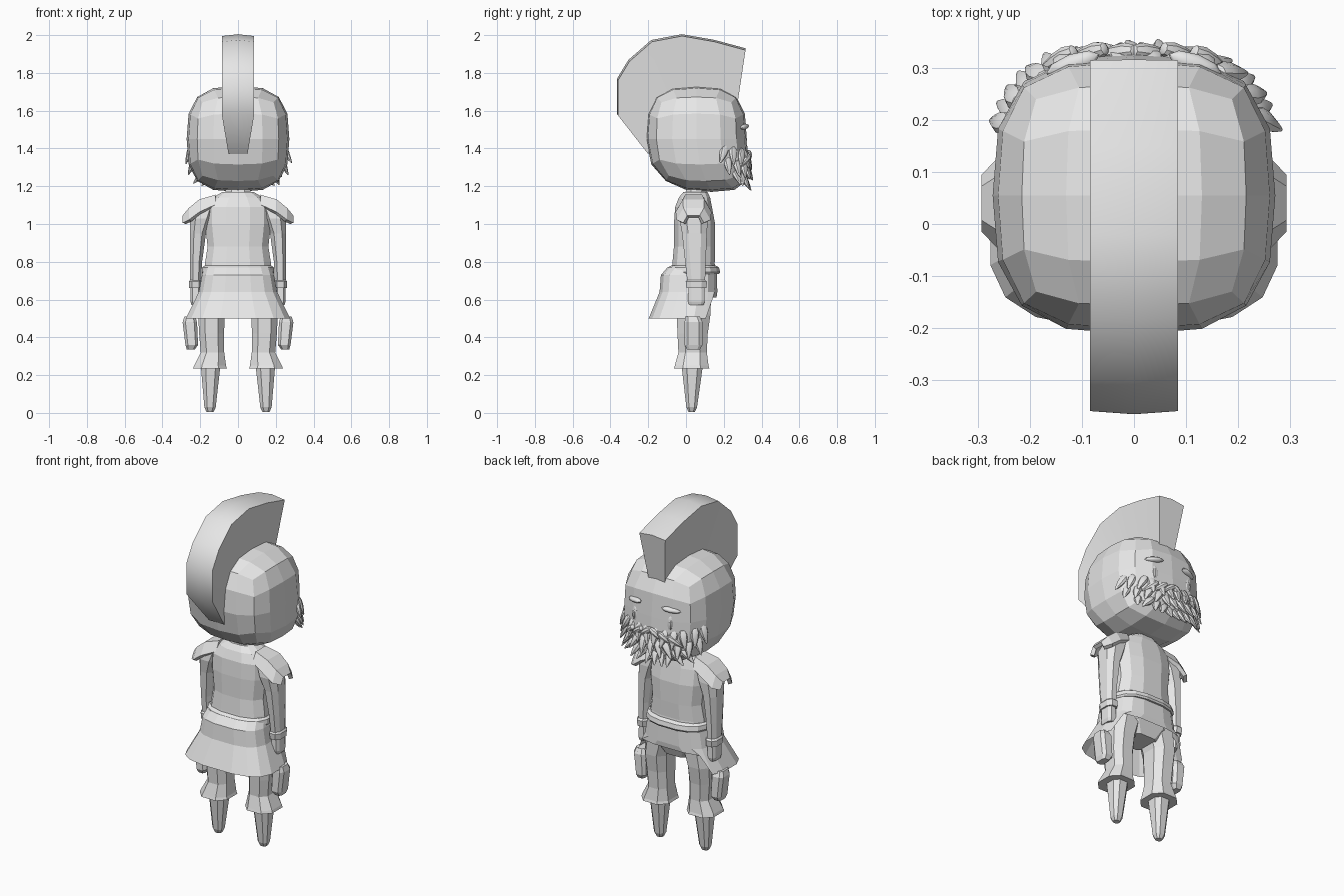
import bpy, bmesh, math, random
from mathutils import Matrix, Vector

random.seed(4)
if "Cube" in bpy.data.objects:
    bpy.data.objects.remove(bpy.data.objects["Cube"])

grey = bpy.data.materials.new("plain_grey")
grey.use_nodes = True
grey.diffuse_color = (0.8, 0.8, 0.8, 1)
grey.node_tree.nodes["Principled BSDF"].inputs["Base Color"].default_value = (0.8, 0.8, 0.8, 1)


def finish(name, bm, smooth=False):
    bmesh.ops.recalc_face_normals(bm, faces=bm.faces)
    me = bpy.data.meshes.new(name)
    bm.to_mesh(me)
    bm.free()
    me.materials.append(grey)
    ob = bpy.data.objects.new(name, me)
    bpy.context.collection.objects.link(ob)
    if smooth:
        bpy.ops.object.select_all(action="DESELECT")
        ob.select_set(True)
        bpy.context.view_layer.objects.active = ob
        bpy.ops.object.shade_smooth_by_angle(angle=math.radians(40))
    return ob


def loft(name, rings, n=8, power=2.6, side=1, caps=True, edit=None):
    """Stack of rounded rings given as (centre x, centre y, z, half width, half depth)."""
    bm = bmesh.new()
    rows = []
    for cx, cy, z, rx, ry in rings:
        row = []
        for i in range(n):
            a = (i + 0.5) * math.tau / n
            c, s = math.cos(a), math.sin(a)
            x = math.copysign(abs(c) ** (2 / power), c) * rx
            y = math.copysign(abs(s) ** (2 / power), s) * ry
            row.append(bm.verts.new((side * (cx + x), cy + y, z)))
        rows.append(row)
    for low, high in zip(rows, rows[1:]):
        for i in range(n):
            j = (i + 1) % n
            bm.faces.new((low[i], low[j], high[j], high[i]))
    if caps:
        bm.faces.new(rows[0])
        bm.faces.new(rows[-1])
    if edit:
        for v in bm.verts:
            edit(v)
    return finish(name, bm)


# Head: faceted rounded cube whose chin leans forward
HEAD, HALF = Vector((0, 0.055, 1.45)), Vector((0.272, 0.267, 0.28))
bm = bmesh.new()
bmesh.ops.create_cube(bm, size=2)
bmesh.ops.subdivide_edges(bm, edges=bm.edges, cuts=3, use_grid_fill=True)
for v in bm.verts:
    p = v.co / sum(abs(c) ** 3 for c in v.co) ** (1 / 3)
    lean = 0.08 * min(p.z, 0) ** 2
    v.co = HEAD + Vector((p.x * HALF.x, p.y * HALF.y + lean, p.z * HALF.z))
finish("head", bm)

# Crest: curved fin, outer rim wider than the inner edge and ridged in the middle
outer = [(0.315, 1.92), (0.15, 1.965), (-0.02, 1.995), (-0.18, 1.965),
         (-0.3, 1.86), (-0.36, 1.76), (-0.36, 1.575), ]
inner = [(0.27, 1.62), (0.17, 1.66), (0.05, 1.66), (-0.05, 1.65),
         (-0.13, 1.58), (-0.17, 1.5), (-0.2, 1.37)]
bm = bmesh.new()
sections = []
for (oy, oz), (iy, iz) in zip(outer, inner):
    mid = Vector((0, oy, oz)) + (Vector((0, oy - iy, oz - iz)).normalized() * 0.01)
    pts = [(-0.05, iy, iz), (-0.085, oy, oz), mid, (0.085, oy, oz), (0.05, iy, iz)]
    sections.append([bm.verts.new(p) for p in pts])
for a, b in zip(sections, sections[1:]):
    for i in range(5):
        j = (i + 1) % 5
        bm.faces.new((a[i], a[j], b[j], b[i]))
bm.faces.new(sections[0])
bm.faces.new(sections[-1])
finish("helmet_crest", bm, True)


def face_point(angle, z):
    """Point on the head surface at an angle away from straight ahead."""
    t = (z - HEAD.z) / HALF.z
    k = (1 - abs(t) ** 3) ** (1 / 3)
    s, c = math.sin(angle), math.cos(angle)
    r = k / (abs(s) ** 3 + abs(c) ** 3) ** (1 / 3)
    return Vector((s * r * HALF.x, HEAD.y + c * r * HALF.y + 0.08 * min(t, 0) ** 2, z))


def blob(bm, matrix, taper=0.0):
    made = bmesh.ops.create_uvsphere(bm, u_segments=8, v_segments=6, radius=1)
    for v in made["verts"]:
        w = 1 - taper * (0.5 - v.co.z / 2)
        v.co = matrix @ Vector((v.co.x * w, v.co.y * w, v.co.z))


# Beard: overlapping rows of pointed tufts, from cheek to cheek
bm = bmesh.new()
for row, (z, count, spread) in enumerate([(1.34, 12, 62), (1.28, 11, 58), (1.225, 10, 48)]):
    for i in range(count):
        u = 2 * i / (count - 1) - 1
        a = math.radians(spread) * u
        lift = 0.03 * u * u
        turn = Matrix.Rotation(-a, 4, "Z") @ Matrix.Rotation(0.35 + 0.1 * row, 4, "X")
        turn = turn @ Matrix.Rotation(random.uniform(-0.4, 0.4) - 0.3 * u, 4, "Y")
        place = Matrix.Translation(face_point(a, z + lift))
        blob(bm, place @ turn @ Matrix.Diagonal((0.034, 0.026, 0.058, 1)), 0.75)
# Moustache tufts sweeping outward
for s in (-1, 1):
    for i in range(3):
        a = s * (0.14 + 0.2 * i)
        turn = Matrix.Rotation(-a, 4, "Z") @ Matrix.Rotation(-s * 0.95, 4, "Y")
        blob(bm, Matrix.Translation(face_point(a, 1.355 - 0.01 * i)) @ turn
             @ Matrix.Diagonal((0.026, 0.026, 0.055, 1)), 0.7)
finish("beard", bm, True)

# Eyes and eyebrows
for s, label in ((1, "left"), (-1, "right")):
    for part, z, size in (("eye", 1.43, (0.02, 0.008, 0.05)),
                          ("pupil", 1.43, (0.011, 0.015, 0.032)),
                          ("eyebrow", 1.515, (0.055, 0.02, 0.015))):
        bm = bmesh.new()
        a = s * 0.42
        tilt = Matrix.Rotation(-s * 0.35, 4, "Z")
        if part == "eyebrow":
            tilt = tilt @ Matrix.Rotation(s * 0.12, 4, "Y")
        pos = face_point(a, z) - Vector((0, 0.006, 0))
        blob(bm, Matrix.Translation(pos) @ tilt @ Matrix.Diagonal((*size, 1)))
        finish(f"{label}_{part}", bm, True)

# Neck, torso and belt
loft("neck", [(0, 0.05, 1.08, 0.09, 0.07), (0, 0.055, 1.2, 0.065, 0.055)])
loft("torso", [(0, 0.04, 0.72, 0.185, 0.125), (0, 0.04, 0.79, 0.18, 0.115),
               (0, 0.045, 0.88, 0.165, 0.112), (0, 0.045, 1.0, 0.18, 0.112),
               (0, 0.04, 1.09, 0.18, 0.1), (0, 0.045, 1.14, 0.135, 0.085),
               (0, 0.05, 1.17, 0.085, 0.065)], 12)
loft("belt", [(0, 0.04, 0.735, 0.19, 0.137), (0, 0.04, 0.745, 0.195, 0.143),
              (0, 0.04, 0.77, 0.192, 0.137), (0, 0.04, 0.78, 0.18, 0.12)], 16)


# Coat skirt: flared shell cut away at the front
def open_front(v):
    if v.co.y > 0.09 and abs(v.co.x) < 0.19 and v.co.z < 0.6:
        v.co.z = 0.61


loft("coat_skirt", [(0, 0.035, 0.77, 0.18, 0.135), (0, 0.015, 0.73, 0.193, 0.15),
                    (0, 0.013, 0.64, 0.21, 0.155), (0, -0.018, 0.5, 0.28, 0.182)],
     16, 3, caps=False, edit=open_front)
loft("hips", [(0, 0.04, 0.55, 0.1, 0.08), (0, 0.04, 0.62, 0.18, 0.11),
              (0, 0.04, 0.75, 0.17, 0.11)])

# Limbs and paired parts
for s, label in ((1, "left"), (-1, "right")):
    loft(label + "_trouser", [(0.148, 0.03, 0.235, 0.095, 0.1), (0.148, 0.03, 0.25, 0.09, 0.095),
                              (0.135, 0.035, 0.32, 0.066, 0.08), (0.14, 0.035, 0.42, 0.07, 0.085),
                              (0.14, 0.04, 0.52, 0.075, 0.095), (0.11, 0.04, 0.66, 0.09, 0.1)],
         8, side=s)
    loft(label + "_lower_leg", [(0.148, 0.03, 0.005, 0.02, 0.018), (0.148, 0.03, 0.03, 0.032, 0.03),
                                (0.145, 0.033, 0.25, 0.055, 0.06)], 8, side=s)
    loft(label + "_pouch", [(0.25, 0.04, 0.335, 0.022, 0.035), (0.245, 0.04, 0.36, 0.035, 0.05),
                            (0.255, 0.04, 0.48, 0.04, 0.05), (0.255, 0.035, 0.51, 0.03, 0.04)],
         8, 3.5, side=s)
    loft(label + "_sleeve", [(0.225, 0.055, 0.67, 0.03, 0.048), (0.222, 0.05, 0.8, 0.034, 0.058),
                             (0.212, 0.045, 0.95, 0.045, 0.07), (0.195, 0.04, 1.03, 0.062, 0.08),
                             (0.165, 0.04, 1.1, 0.05, 0.07)], 8, side=s)
    loft(label + "_cuff", [(0.225, 0.055, 0.66, 0.036, 0.056), (0.225, 0.055, 0.695, 0.038, 0.06),
                           (0.225, 0.055, 0.705, 0.03, 0.048)], 8, side=s)
    loft(label + "_hand", [(0.225, 0.055, 0.57, 0.022, 0.04), (0.225, 0.055, 0.59, 0.028, 0.046),
                           (0.225, 0.055, 0.68, 0.026, 0.044)], 8, 3.5, side=s)

    # Shoulder pad: sloping plate with dropped front and back edges
    bm = bmesh.new()
    rows = []
    for x, z, half in ((0.12, 1.155, 0.075), (0.205, 1.13, 0.095),
                       (0.26, 1.085, 0.09), (0.293, 1.045, 0.055)):
        arch = [(-1, -0.07), (-0.6, 0), (0.6, 0), (1, -0.07)]
        rows.append([bm.verts.new((s * x, 0.04 + k * half, z + d * half / 0.1)) for k, d in arch])
    for a, b in zip(rows, rows[1:]):
        for i in range(3):
            bm.faces.new((a[i], a[i + 1], b[i + 1], b[i]))
    pad = finish(label + "_shoulder_pad", bm)
    mod = pad.modifiers.new("thickness", "SOLIDIFY")
    mod.thickness = 0.022
    mod.offset = -s if pad.data.polygons[4].normal.z * s > 0 else s
